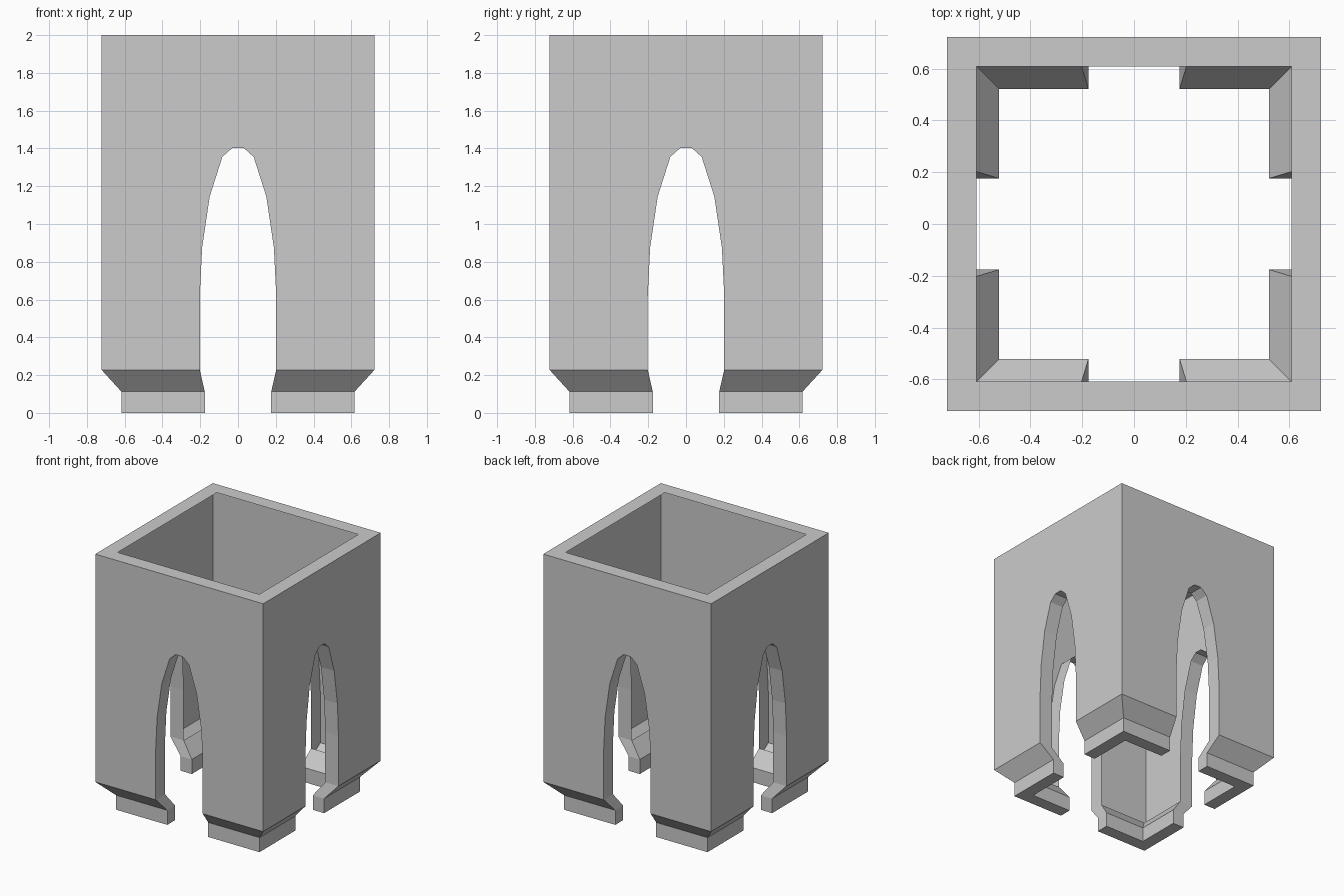
import bpy, bmesh
from math import pi
from mathutils import Matrix, Vector

if "Cube" in bpy.data.objects:
    bpy.data.objects.remove(bpy.data.objects["Cube"])

OUT, INN = 0.7225, 0.609                # outer half width, inner lip half width
GAP, FOOT_GAP = 0.2025, 0.176           # half opening at leg and at foot
TAPER = 0.855                           # feet are the leg section scaled inwards
Z_FOOT, Z_LEG, Z_TOP = 0.113, 0.228, 2.0

# Right half of the arch, from leg bottom to crown
arch = [(GAP, Z_LEG), (GAP, 0.62), (0.19, 0.875), (0.15, 1.145), (0.083, 1.355), (0.03, 1.403)]
opening = arch + [(-x, z) for x, z in reversed(arch)]

bm = bmesh.new()


def face(*pts):
    """Add a face on the front side and its three rotated copies."""
    for k in range(4):
        m = Matrix.Rotation(k * pi / 2, 3, 'Z')
        bm.faces.new([bm.verts.new(m @ Vector(p)) for p in pts])


# Single-skin arched walls, with a flat top lip and lips around the arches
outline = [(OUT, Z_LEG), (OUT, Z_TOP), (-OUT, Z_TOP), (-OUT, Z_LEG)] + opening[::-1]
face(*[(x, -OUT, z) for x, z in reversed(outline)])
for (xa, za), (xb, zb) in zip(opening, opening[1:]):
    face((xa, -OUT, za), (xb, -OUT, zb), (xb, -INN, zb), (xa, -INN, za))
face((-OUT, -OUT, Z_TOP), (OUT, -OUT, Z_TOP), (INN, -INN, Z_TOP), (-INN, -INN, Z_TOP))

# Corner feet: tapered band, then straight block
levels = [(Z_LEG, 1.0, GAP), (Z_FOOT, TAPER, FOOT_GAP), (0.0, TAPER, FOOT_GAP)]
for s in (1, -1):
    for (za, a, ga), (zb, b, gb) in zip(levels, levels[1:]):
        for w in (OUT, INN):
            face((s * ga, -w * a, za), (s * w * a, -w * a, za),
                 (s * w * b, -w * b, zb), (s * gb, -w * b, zb))
        face((s * ga, -OUT * a, za), (s * ga, -INN * a, za),
             (s * gb, -INN * b, zb), (s * gb, -OUT * b, zb))
    t, g = TAPER, FOOT_GAP
    face((s * g, -OUT * t, 0), (s * OUT * t, -OUT * t, 0),
         (s * INN * t, -INN * t, 0), (s * g, -INN * t, 0))

# Weld into one shell
bmesh.ops.remove_doubles(bm, verts=bm.verts, dist=0.0005)
bmesh.ops.recalc_face_normals(bm, faces=bm.faces)
mesh = bpy.data.meshes.new("arched_tower_base")
bm.to_mesh(mesh)
bm.free()
bpy.context.collection.objects.link(bpy.data.objects.new("arched_tower_base", mesh))
